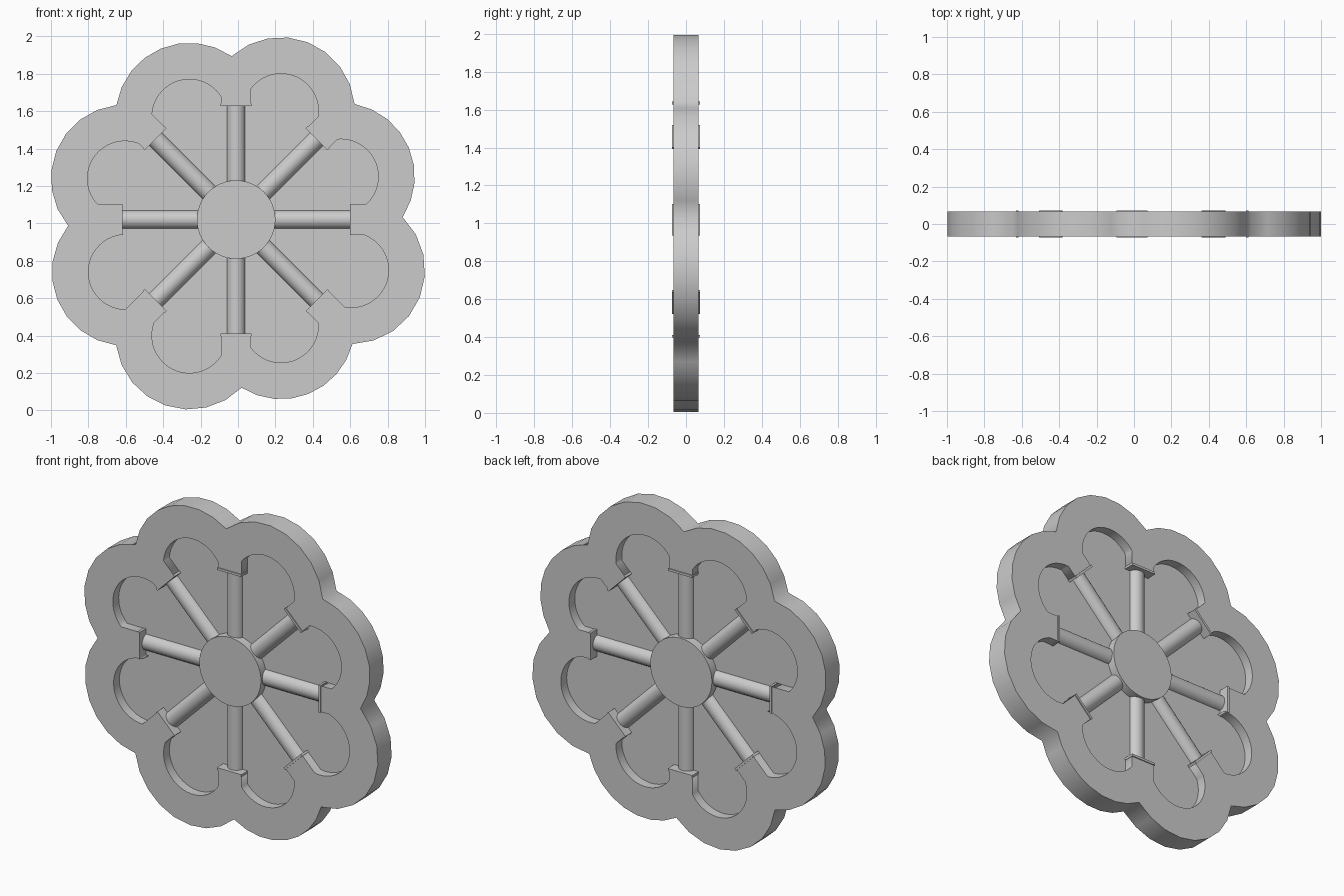
import bpy
from math import pi, radians, sin, cos, atan2, sqrt
from mathutils import Vector

if "Cube" in bpy.data.objects:
    bpy.data.objects.remove(bpy.data.objects["Cube"])

HUB = Vector((-0.01, 1.02))
R_OUT, R_IN = 0.395, 0.2      # lobe radius outside / inside the rim
PAD_R, PAD_W = 0.615, 0.08    # spoke end distance, half width of end pad
# slightly irregular lobe centres, counter-clockwise from the right
LOBES = [Vector(p) for p in ((0.55, 1.25), (0.23, 1.6), (-0.26, 1.57), (-0.605, 1.24),
                             (-0.6, 0.74), (-0.26, 0.4), (0.23, 0.455), (0.605, 0.75))]


def direction(a):
    return Vector((cos(a), sin(a)))


def arc(c, r, p, q, n):
    """Points counter-clockwise around c from p to q."""
    a, b = atan2(*(p - c).yx), atan2(*(q - c).yx)
    if b < a:
        b += 2 * pi
    return [c + r * direction(a + (b - a) * i / n) for i in range(n + 1)]


def notch(c, d):
    """Outer crossing of two neighbouring lobes."""
    m, v = (c + d) / 2, d - c
    h = sqrt(R_OUT ** 2 - v.length_squared / 4)
    return m + Vector((v.y, -v.x)).normalized() * h


def pad_side(c, a, side):
    """Inner corner of a tongue and the place where its side meets a lobe."""
    d = direction(a)
    base = HUB + side * PAD_W * Vector((-d.y, d.x))
    s = (c - base).dot(d)
    off = (c - base - s * d).length
    s += sqrt(max(0, R_IN ** 2 - off ** 2))
    return base + PAD_R * d, base + s * d


def plate(name, outlines, half):
    """Filled outlines extruded along y."""
    cu = bpy.data.curves.new(name, 'CURVE')
    cu.dimensions, cu.fill_mode, cu.extrude = '2D', 'BOTH', half
    for pts in outlines:
        sp = cu.splines.new('POLY')
        sp.points.add(len(pts) - 1)
        for k, p in zip(sp.points, pts):
            k.co = (p.x, p.y, 0, 1)
        sp.use_cyclic_u = True
    ob = bpy.data.objects.new(name, cu)
    bpy.context.collection.objects.link(ob)
    ob.rotation_euler.x = pi / 2
    bpy.ops.object.select_all(action='DESELECT')
    bpy.context.view_layer.objects.active = ob
    ob.select_set(True)
    bpy.ops.object.convert(target='MESH')
    bpy.context.object.name = name


outer, cavity = [], []
for i, c in enumerate(LOBES):
    outer += arc(c, R_OUT, notch(LOBES[i - 1], c), notch(c, LOBES[(i + 1) % 8]), 8)[:-1]
    k0, p = pad_side(c, i * pi / 4, 1)
    k1, q = pad_side(c, (i + 1) * pi / 4, -1)
    cavity += [k0] + arc(c, R_IN, p, q, 24) + [k1]

# scalloped rim and recessed centre panel
plate("rim", [outer, cavity], 0.067)
plate("centre_panel", [cavity], 0.01)

# hub
bpy.ops.mesh.primitive_cylinder_add(vertices=48, radius=0.21, depth=0.125,
                                    location=(HUB.x, 0, HUB.y), rotation=(pi / 2, 0, 0))
bpy.context.object.name = "hub"
bpy.ops.object.shade_smooth_by_angle(angle=radians(30))

# spokes with end pads
for i in range(8):
    a = i * pi / 4
    d = direction(a)
    m = HUB + d * 0.39
    bpy.ops.mesh.primitive_cylinder_add(vertices=24, radius=0.05, depth=0.45,
                                        location=(m.x, 0, m.y), rotation=(0, pi / 2 - a, 0))
    bpy.context.object.name = f"spoke_{i + 1}"
    bpy.ops.object.shade_smooth_by_angle(angle=radians(30))
    m = HUB + d * PAD_R
    bpy.ops.mesh.primitive_cube_add(size=1, location=(m.x, 0, m.y), rotation=(0, -a, 0))
    pad = bpy.context.object
    pad.name = f"spoke_pad_{i + 1}"
    pad.scale = (0.014, 0.146, 2 * PAD_W + 0.006)
